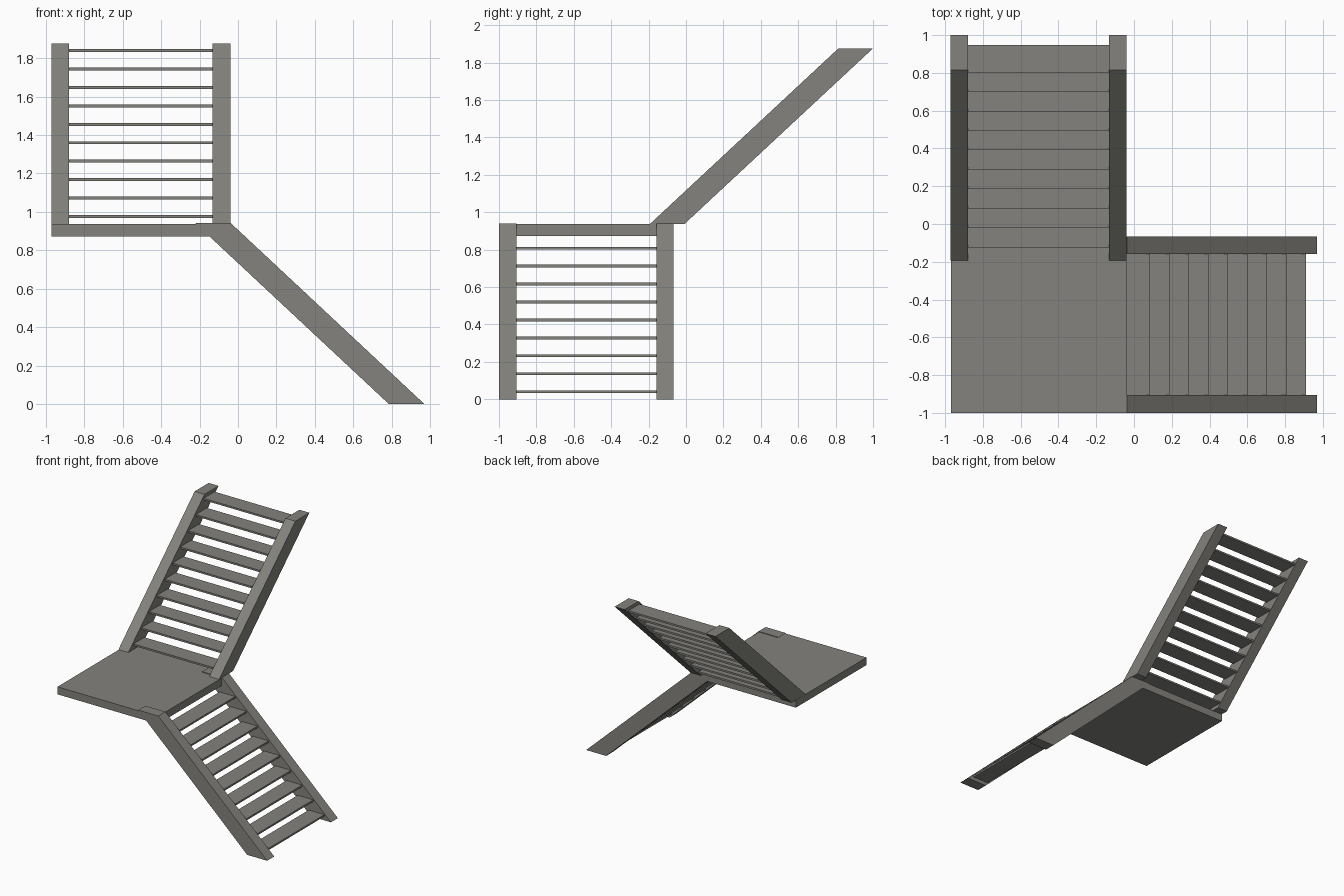
import bpy

if "Cube" in bpy.data.objects:
    bpy.data.objects.remove(bpy.data.objects["Cube"])

stone = bpy.data.materials.new("warm_grey")
stone.diffuse_color = (0.23, 0.225, 0.205, 1)
stone.use_nodes = True
stone.node_tree.nodes["Principled BSDF"].inputs["Base Color"].default_value = stone.diffuse_color


def make(name, verts, faces):
    mesh = bpy.data.meshes.new(name)
    mesh.from_pydata(verts, [], faces)
    mesh.materials.append(stone)
    obj = bpy.data.objects.new(name, mesh)
    bpy.context.collection.objects.link(obj)
    # consistent outward normals
    import bmesh
    bm = bmesh.new()
    bm.from_mesh(mesh)
    bmesh.ops.recalc_face_normals(bm, faces=bm.faces)
    bm.to_mesh(mesh)
    bm.free()
    return obj


def prism(name, profile, lo, hi, axis):
    """Extrude a four-point (run, z) profile from lo to hi along x or y."""
    verts = []
    for w in (lo, hi):
        for run, z in profile:
            verts.append((w, run, z) if axis == 'x' else (run, w, z))
    faces = [(0, 1, 2, 3), (7, 6, 5, 4)]
    faces += [(i, i + 4, (i + 1) % 4 + 4, (i + 1) % 4) for i in range(4)]
    return make(name, verts, faces)


def rect(a, b, z0, z1):
    return [(a, z0), (b, z0), (b, z1), (a, z1)]


# square landing
prism("landing", rect(-0.97, -0.04, 0.873, 0.936), -1.0, -0.066, 'y')

# lower flight, descending towards +x
lower = [(0.785, 0.0), (0.97, 0.0), (-0.037, 0.941), (-0.222, 0.941)]
prism("lower_stringer_front", lower, -1.0, -0.906, 'y')
prism("lower_stringer_back", lower, -0.158, -0.066, 'y')
for i in range(9):
    x, z = 0.91 - 0.1031 * i, 0.033 + 0.0959 * i
    prism(f"lower_tread_{i + 1}", rect(x - 0.145, x, z, z + 0.015),
          -0.908, -0.156, 'y')

# upper flight, rising towards +y
upper = [(-0.192, 0.938), (-0.007, 0.938), (1.0, 1.876), (0.815, 1.876)]
prism("upper_stringer_left", upper, -0.972, -0.88, 'x')
prism("upper_stringer_right", upper, -0.132, -0.04, 'x')
for i in range(10):
    y, z = -0.125 + 0.1031 * i, 0.969 + 0.0959 * i
    prism(f"upper_tread_{i + 1}", rect(y, y + 0.145, z, z + 0.015),
          -0.882, -0.13, 'x')
